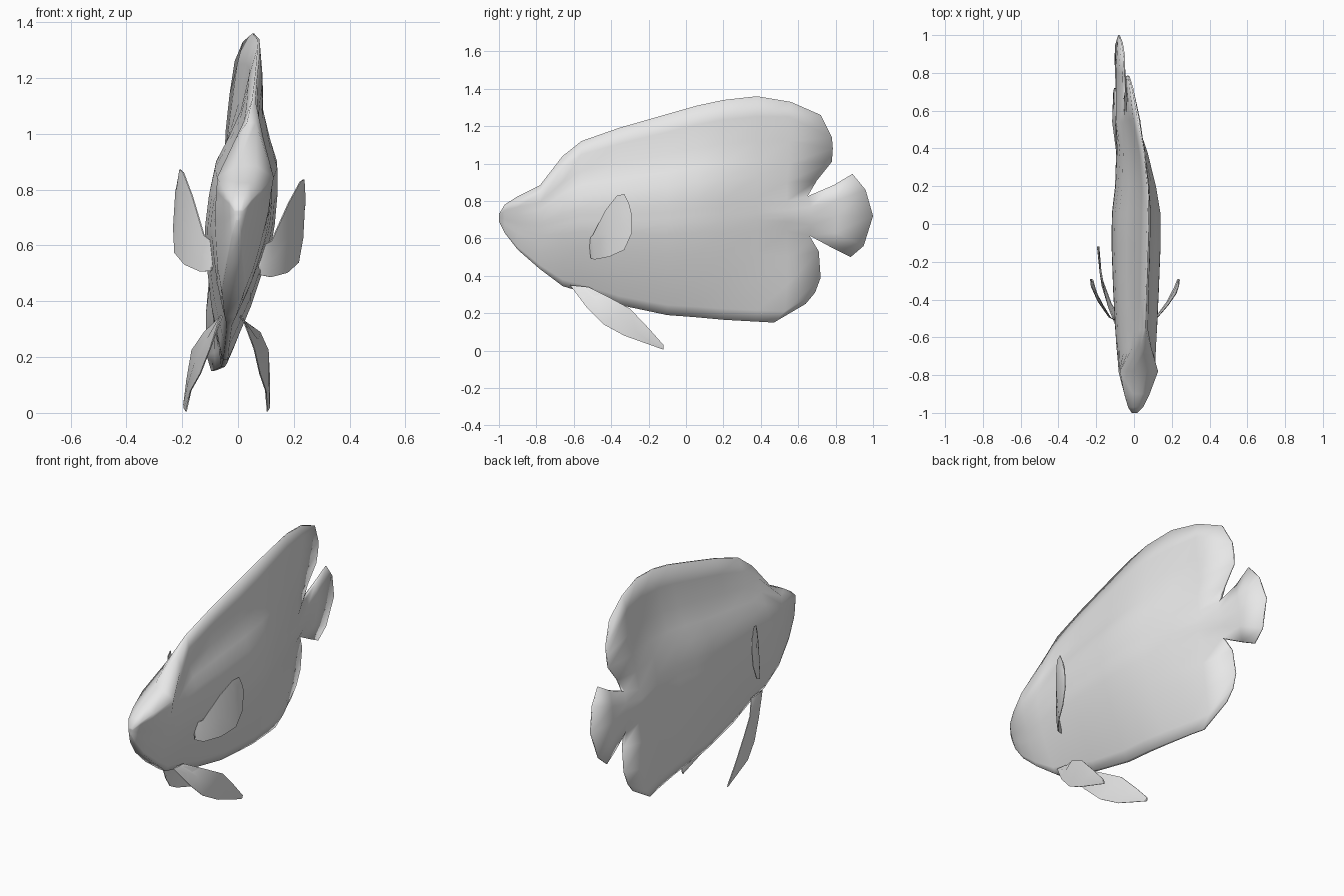
import bpy, bmesh

cube = bpy.data.objects.get("Cube")
if cube:
    bpy.data.objects.remove(cube, do_unlink=True)

grey = bpy.data.materials.new("plain_grey")
grey.use_nodes = True
grey.diffuse_color = (0.8, 0.8, 0.8, 1)
grey.node_tree.nodes["Principled BSDF"].inputs["Base Color"].default_value = grey.diffuse_color


def interp(table, t):
    """Piecewise linear lookup in a list of (t, value)."""
    if t <= table[0][0]:
        return table[0][1]
    for (a, va), (b, vb) in zip(table, table[1:]):
        if t <= b:
            return va + (vb - va) * (t - a) / (b - a)
    return table[-1][1]


# The spine curves to one side at the tail, and the body leans slightly
LEAN = .108
SPINE = [(-1, 0), (-.78, .011), (-.1, .01), (.16, .008), (.38, -.017),
         (.56, -.046), (.75, -.073), (1, -.082)]


def spine_x(y, z):
    return interp(SPINE, y) + LEAN * (z - .7)


def plate(name, columns, sharp_rim=False):
    """Closed two-sided shell; columns hold (x, y, z, half width) or None for no point."""
    bm = bmesh.new()
    left, right = [[[p and bm.verts.new((p[0] + s * p[3], p[1], p[2])) for p in col]
                    for col in columns] for s in (1, -1)]
    twin = {a: b for ca, cb in zip(left, right) for a, b in zip(ca, cb) if a}
    for ca, cb in zip(left, left[1:]):
        for j in range(len(ca) - 1):
            quad = (ca[j], cb[j], cb[j + 1], ca[j + 1])
            if all(quad):
                bm.faces.new(quad)
                bm.faces.new([twin[v] for v in reversed(quad)])
    for edge in [e for e in bm.edges if e.is_boundary and e.verts[0] in twin]:
        a, b = edge.verts
        rim = bm.faces.new((a, b, twin[b], twin[a]))
        for e in (edge, bm.edges.get((twin[a], twin[b]))):
            e.smooth = not sharp_rim
    bmesh.ops.recalc_face_normals(bm, faces=bm.faces)
    for face in bm.faces:
        face.smooth = True
    mesh = bpy.data.meshes.new(name)
    bm.to_mesh(mesh)
    bm.free()
    mesh.materials.append(grey)
    bpy.context.collection.objects.link(bpy.data.objects.new(name, mesh))


# Body: upright sections from the mouth back, blending head and flank profiles
ROWS = [0, .05, .18, .3, .4, .45, .48, .51, .55, .64, .71, .8, .91, 1]
HEAD = [(0, .4), (.2, .6), (.42, .72), (.6, .85), (.78, .95), (.91, 1), (1, .35)]
FLANK = [(0, .07), (.05, .22), (.18, .57), (.3, .8), (.42, 1), (.62, .97),
         (.71, .62), (.8, .33), (.91, .2), (1, .04)]
SECTIONS = [  # y, bottom, top, half width, flank blend
    (-1, .69, .73, .015, 0), (-.97, .63, .78, .04, 0), (-.9, .54, .825, .067, 0),
    (-.78, .435, .885, .11, .1), (-.66, .345, 1.04, .108, .65),
    (-.56, .315, 1.12, .108, .95), (-.36, .245, 1.19, .116, 1),
    (-.1, .19, 1.265, .125, 1), (.06, .178, 1.31, .122, 1),
    (.2, .165, 1.34, .1, 1), (.38, .155, 1.36, .072, 1)]
columns = []
for y, low, high, half, blend in SECTIONS:
    col = []
    for f in ROWS:
        z = low + (high - low) * f
        w = half * (interp(HEAD, f) * (1 - blend) + interp(FLANK, f) * blend)
        col.append((spine_x(y, z), y, z, w))
    columns.append(col)

# Rear lobes: thin rims above and below the thicker tail root
LOBE = [(.47, .15, .005), (.53, .21, .02), (.54, .35, .035), (.54, .5, .038), (.54, .64, .044),
        (.54, .69, .054), (.54, .72, .056), (.54, .75, .054), (.54, .8, .044), (.54, .9, .033),
        (.55, 1, .025), (.55, 1.12, .022), (.55, 1.25, .018), (.56, 1.33, .005)]
RIM = [(.64, .25, .004), (.69, .31, .004), (.72, .39, .004), (.71, .53, .005), (.66, .615, .012),
       (.67, .67, .028), (.67, .72, .036), (.67, .77, .028), (.65, .825, .012), (.7, .91, .005),
       (.78, 1.01, .004), (.785, 1.08, .004), (.78, 1.14, .004), (.72, 1.26, .004)]
# Tail fin: fans out from the root rows only
TAIL = [[(.79, .545, .006), (.8, .63, .018), (.81, .72, .022), (.8, .8, .018), (.79, .885, .006)],
        [(.88, .5, .004), (.95, .56, .004), (1, .72, .004), (.96, .86, .004), (.89, .945, .004)]]
for points in (LOBE, RIM, *([None] * 4 + fan + [None] * 5 for fan in TAIL)):
    columns.append([p and (spine_x(p[0], p[1]), *p) for p in points])
plate("body_and_tail", columns)


def fin(name, edges, place):
    """Leaf-shaped fin from pairs of upper and lower edge points."""
    cols = []
    for i, ((ya, za), (yb, zb)) in enumerate(edges):
        zm = (za + zb) / 2
        cols.append([(*place(i, y, z, zm), w) for y, z, w in
                     ((ya, za, .002), ((ya + yb) / 2, zm, .005), (yb, zb, .002))])
    plate(name, cols, sharp_rim=True)


# Paired side fins, flaring outward toward the rear and rolled with the body
SIDE = [((-.52, .585), (-.51, .485)), ((-.5, .61), (-.49, .48)), ((-.43, .75), (-.41, .5)),
        ((-.37, .83), (-.33, .54)), ((-.33, .84), (-.29, .63)), ((-.305, .79), (-.29, .73))]
FLARE = (.08, .12, .178, .218, .232, .235)
for s, label, roll in ((1, "left", .02), (-1, "right", LEAN)):
    def flare(i, y, z, zm):
        x = s * FLARE[i] + roll * (z - .62)
        return x, y, z - .08 * (x - .2)
    fin(label + "_side_fin", SIDE, flare)

# Paired belly fins, trailing down and back to a point
BELLY = [((-.52, .34), (-.62, .35)), ((-.42, .29), (-.53, .23)), ((-.3, .225), (-.44, .14)),
         ((-.2, .12), (-.33, .08)), ((-.12, .03), (-.12, .005))]
SPREAD = {"left": (.01, .068, .093, .106, .109), "right": (-.06, -.11, -.15, -.176, -.19)}
for label, xs in SPREAD.items():
    tilt = .35 if label == "left" else -.35
    fin(label + "_belly_fin", BELLY, lambda i, y, z, zm: (xs[i] + tilt * (z - zm), y, z))
